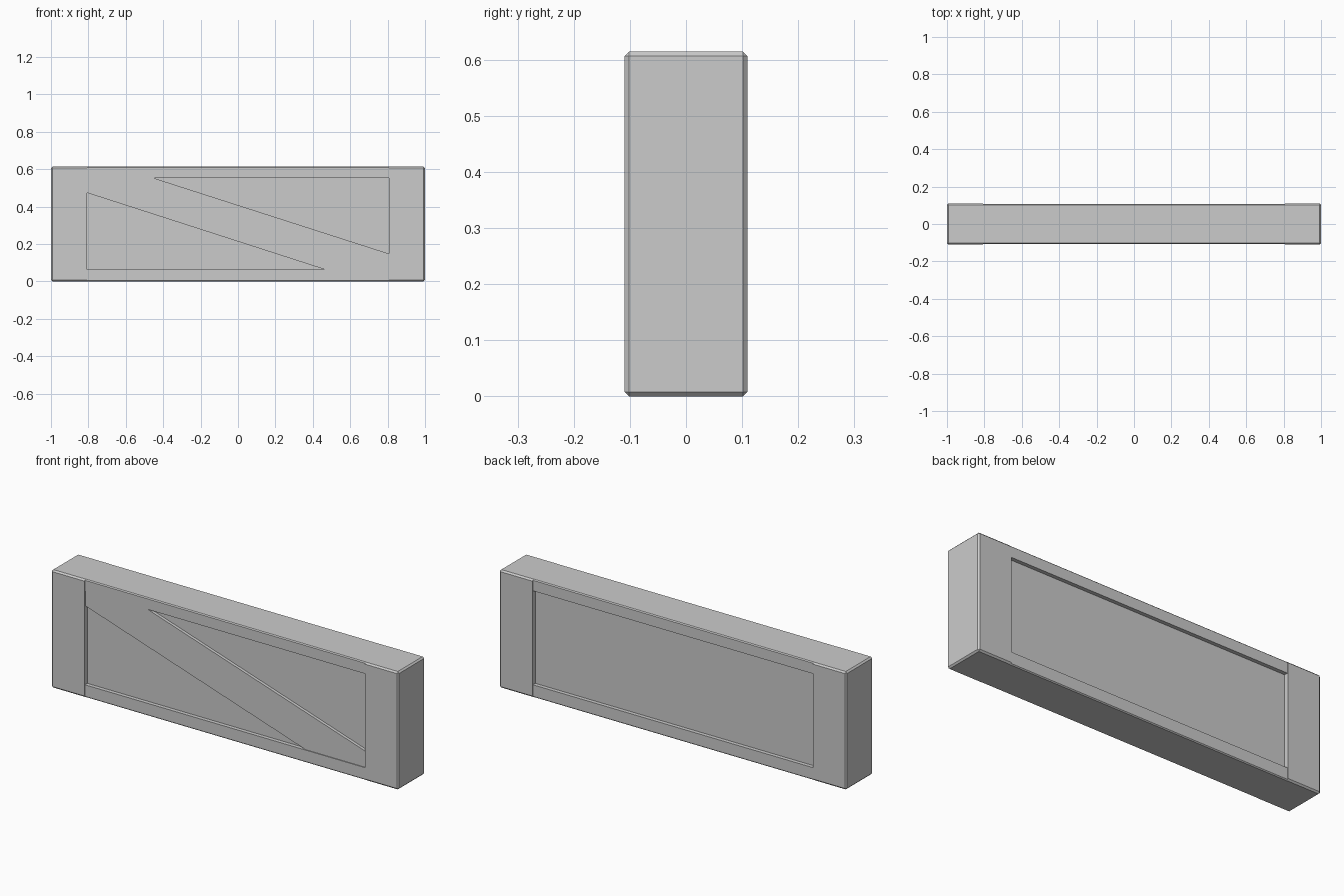
import bpy, bmesh

if "Cube" in bpy.data.objects:
    bpy.data.objects.remove(bpy.data.objects["Cube"])

H = 0.614      # overall height
XI = 0.808     # inner edge of the stiles
Z0, Z1 = 0.065, 0.554   # panel opening


def finish(name, bm):
    bmesh.ops.recalc_face_normals(bm, faces=bm.faces)
    me = bpy.data.meshes.new(name)
    bm.to_mesh(me)
    bm.free()
    ob = bpy.data.objects.new(name, me)
    bpy.context.collection.objects.link(ob)
    return ob


def board(name, x, y, z, keep=None, size=0.008):
    """Box from (min, max) ranges; edges accepted by keep(a, b) are chamfered."""
    bm = bmesh.new()
    bmesh.ops.create_cube(bm, size=1)
    for v in bm.verts:
        v.co = [r[0] if c < 0 else r[1] for c, r in zip(v.co, (x, y, z))]
    if keep:
        edges = [e for e in bm.edges if keep(e.verts[0].co, e.verts[1].co)]
        bmesh.ops.bevel(bm, geom=edges, offset=size, segments=1,
                        profile=0.5, affect='EDGES')
    return finish(name, bm)


# End stiles, chamfered on every edge except those at the inner joint
for side, xr in (("left", (-1, -XI)), ("right", (XI, 1))):
    board(side + "_stile", xr, (-0.11, 0.11), (0, H),
          lambda a, b: not (abs(a.x) < 0.9 and abs(b.x) < 0.9))

# Top and bottom rails, set back a hair, chamfered along the outer edges
for side, zr, outer in (("bottom", (0, Z0), 0), ("top", (Z1, H), H)):
    board(side + "_rail", (-XI, XI), (-0.106, 0.106), zr,
          lambda a, b: abs(a.z - outer) < 1e-4 and abs(b.z - outer) < 1e-4
          and abs(a.x - b.x) > 0.5, 0.005)

# Recessed centre panel
board("panel", (-XI, XI), (-0.086, 0.086), (Z0, Z1))

# Diagonal brace on the front only, trimmed to the opening
outline = [(-XI, Z1), (-0.455, Z1), (XI, 0.148), (XI, Z0), (0.46, Z0), (-XI, 0.474)]
bm = bmesh.new()
face = bm.faces.new([bm.verts.new((x, -0.102, z)) for x, z in outline])
ext = bmesh.ops.extrude_face_region(bm, geom=[face], use_keep_orig=True)
for v in ext["geom"]:
    if isinstance(v, bmesh.types.BMVert):
        v.co.y = -0.08
finish("diagonal_brace", bm)
